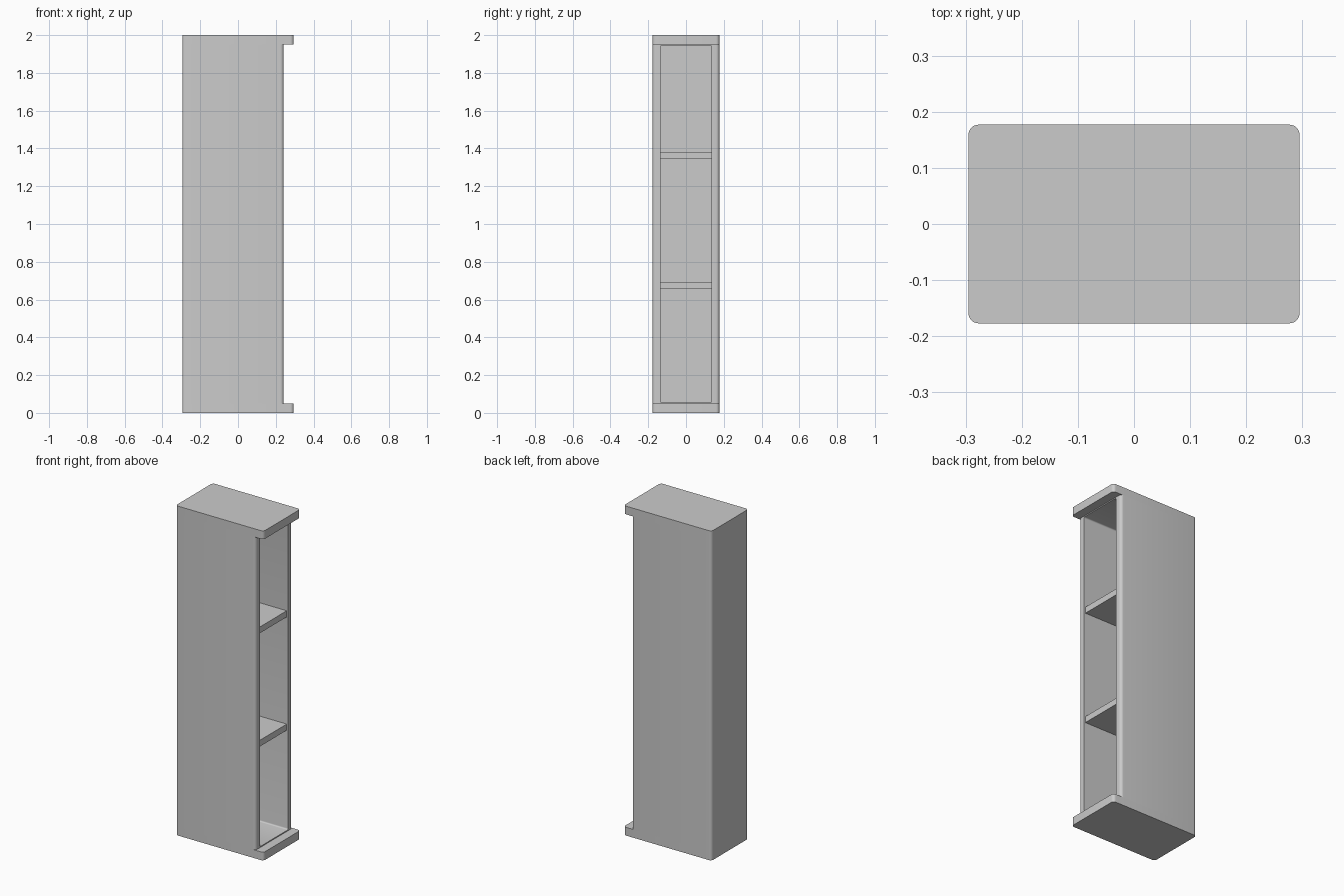
import bpy, bmesh
from mathutils import Vector

if "Cube" in bpy.data.objects:
    bpy.data.objects.remove(bpy.data.objects["Cube"])


def box(name, lo, hi, axis=None, radius=0.0, segments=6):
    """Box from corner to corner, rounded on the edges parallel to axis."""
    lo, hi = Vector(lo), Vector(hi)
    bm = bmesh.new()
    bmesh.ops.create_cube(bm, size=1)
    for v in bm.verts:
        v.co = Vector([(lo[i] + hi[i]) / 2 + v.co[i] * (hi[i] - lo[i]) for i in range(3)])
    if axis is not None:
        edges = [e for e in bm.edges
                 if abs(e.verts[0].co[axis] - e.verts[1].co[axis]) > 1e-6]
        bmesh.ops.bevel(bm, geom=edges, offset=radius, segments=segments,
                        profile=0.5, affect='EDGES')
    mesh = bpy.data.meshes.new(name)
    bm.to_mesh(mesh)
    bm.free()
    ob = bpy.data.objects.new(name, mesh)
    bpy.context.collection.objects.link(ob)
    return ob


def smooth(ob):
    bpy.ops.object.select_all(action='DESELECT')
    ob.select_set(True)
    bpy.context.view_layer.objects.active = ob
    bpy.ops.object.shade_smooth_by_angle()


HX, HY = 0.295, 0.177      # half width and half depth
FRONT = 0.242              # open side of the cabinet
INNER_Y = 0.136            # half width of the opening

# Top and bottom slabs with rounded vertical corners
for name, z in (("base_slab", 0.0), ("top_slab", 1.95)):
    smooth(box(name, (-HX, -HY, z), (HX, HY, z + 0.05), 2, 0.018))

# Cabinet shell, hollowed out from the +x side
body = box("cabinet_shell", (-HX, -HY, 0.05), (FRONT, HY, 1.95), 2, 0.018)
cutter = box("opening_cutter", (-0.255, -INNER_Y, 0.056), (0.4, INNER_Y, 1.944), 0, 0.008, 4)
cutter.hide_render = True
cut = body.modifiers.new("opening", 'BOOLEAN')
cut.operation = 'DIFFERENCE'
cut.solver = 'EXACT'
cut.object = cutter
bpy.context.view_layer.objects.active = body
bpy.ops.object.modifier_apply(modifier=cut.name)
bpy.data.objects.remove(cutter)
smooth(body)

# Two inner shelves
for name, z in (("lower_shelf", 0.656), ("upper_shelf", 1.344)):
    box(name, (-0.257, -INNER_Y - 0.002, z), (0.232, INNER_Y + 0.002, z + 0.038))
